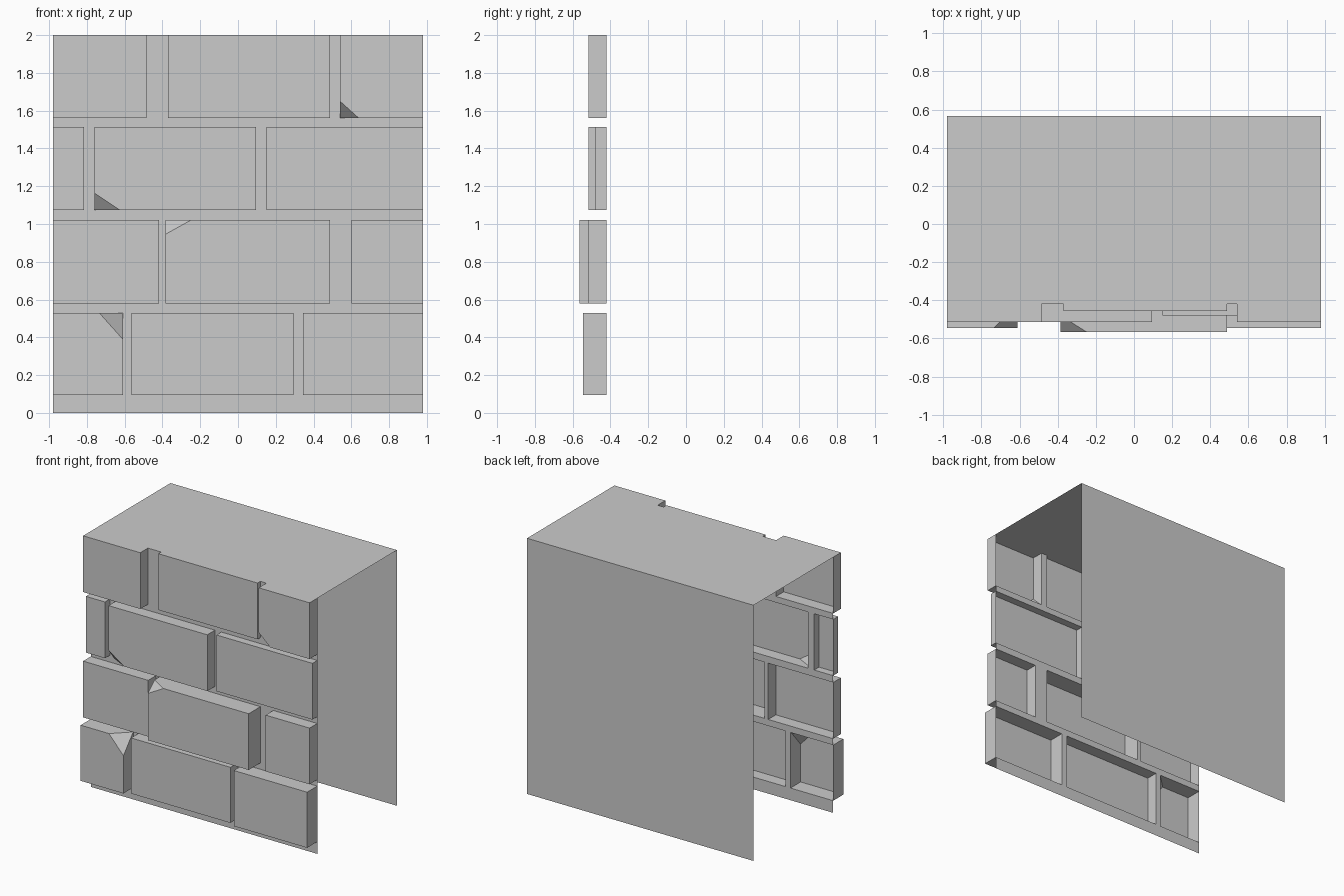
import bpy, bmesh
from mathutils import Vector, Matrix

if "Cube" in bpy.data.objects:
    bpy.data.objects.remove(bpy.data.objects["Cube"])

W, BACK, MORTAR, TOP = 0.98, 0.565, -0.42, 2.0


def finish(bm, name):
    mesh = bpy.data.meshes.new(name)
    bm.to_mesh(mesh)
    bm.free()
    ob = bpy.data.objects.new(name, mesh)
    bpy.context.collection.objects.link(ob)
    return ob


def quad(bm, pts):
    bm.faces.new([bm.verts.new(p) for p in pts])


def brick(name, x0, x1, z0, z1, front, chip=None):
    """Box open at the back; chip = (x side, z side, x size, depth, z size)."""
    bm = bmesh.new()
    size = (x1 - x0, MORTAR - front, z1 - z0)
    mid = ((x0 + x1) / 2, (MORTAR + front) / 2, (z0 + z1) / 2)
    bmesh.ops.create_cube(bm, size=1, matrix=Matrix.Translation(mid) @ Matrix.Diagonal((*size, 1)))
    if chip:
        sx, sz, a, d, b = chip
        corner = Vector((x1 if sx > 0 else x0, front, z1 if sz > 0 else z0))
        cut = bmesh.ops.bisect_plane(
            bm, geom=bm.verts[:] + bm.edges[:] + bm.faces[:], dist=1e-5,
            plane_co=corner - Vector((sx * a, 0, 0)),
            plane_no=Vector((sx / a, -1 / d, sz / b)).normalized(), clear_outer=True)
        edges = [e for e in cut["geom_cut"] if isinstance(e, bmesh.types.BMEdge)]
        bmesh.ops.holes_fill(bm, edges=edges, sides=0)
        bmesh.ops.recalc_face_normals(bm, faces=bm.faces[:])
    back = [f for f in bm.faces if all(abs(v.co.y - MORTAR) < 1e-4 for v in f.verts)]
    bmesh.ops.delete(bm, geom=back, context="FACES_ONLY")
    finish(bm, name)


# Courses from the bottom up: z range, then bricks (x0, x1, front y, chip)
courses = [
    (0.095, 0.53, [(-W, -0.61, -0.545, (1, 1, 0.125, 0.12, 0.14)),
                   (-0.565, 0.295, -0.515, None),
                   (0.345, W, -0.545, None)]),
    (0.58, 1.02, [(-W, -0.417, -0.515, None),
                  (-0.385, 0.488, -0.565, (-1, 1, 0.135, 0.085, 0.075)),
                  (0.6, W, -0.515, None)]),
    (1.073, 1.513, [(-W, -0.815, -0.48, None),
                    (-0.76, 0.095, -0.515, (-1, -1, 0.135, 0.07, 0.09)),
                    (0.15, W, -0.48, None)]),
    (1.56, TOP, [(-W, -0.485, -0.515, None),
                 (-0.37, 0.488, -0.455, None),
                 (0.54, W, -0.515, (-1, -1, 0.1, 0.09, 0.09))]),
]

# Mortar bands under each course and joints between bricks
mortar = bmesh.new()


def mortar_patch(x0, x1, z0, z1):
    quad(mortar, [(x0, MORTAR, z0), (x1, MORTAR, z0), (x1, MORTAR, z1), (x0, MORTAR, z1)])


below = 0.0
for row, (z0, z1, bricks) in enumerate(courses, 1):
    mortar_patch(-W, W, below, z0)
    for left, right in zip(bricks, bricks[1:]):
        mortar_patch(left[1], right[0], z0, z1)
    for col, (x0, x1, front, chip) in enumerate(bricks, 1):
        brick(f"brick_{row}_{col}", x0, x1, z0, z1, front, chip)
    below = z1
finish(mortar, "mortar")

# Plain back and top sheets; the ends and underside stay open
shell = bmesh.new()
quad(shell, [(W, BACK, 0), (-W, BACK, 0), (-W, BACK, TOP), (W, BACK, TOP)])
quad(shell, [(-W, MORTAR, TOP), (W, MORTAR, TOP), (W, BACK, TOP), (-W, BACK, TOP)])
finish(shell, "back_and_top")
